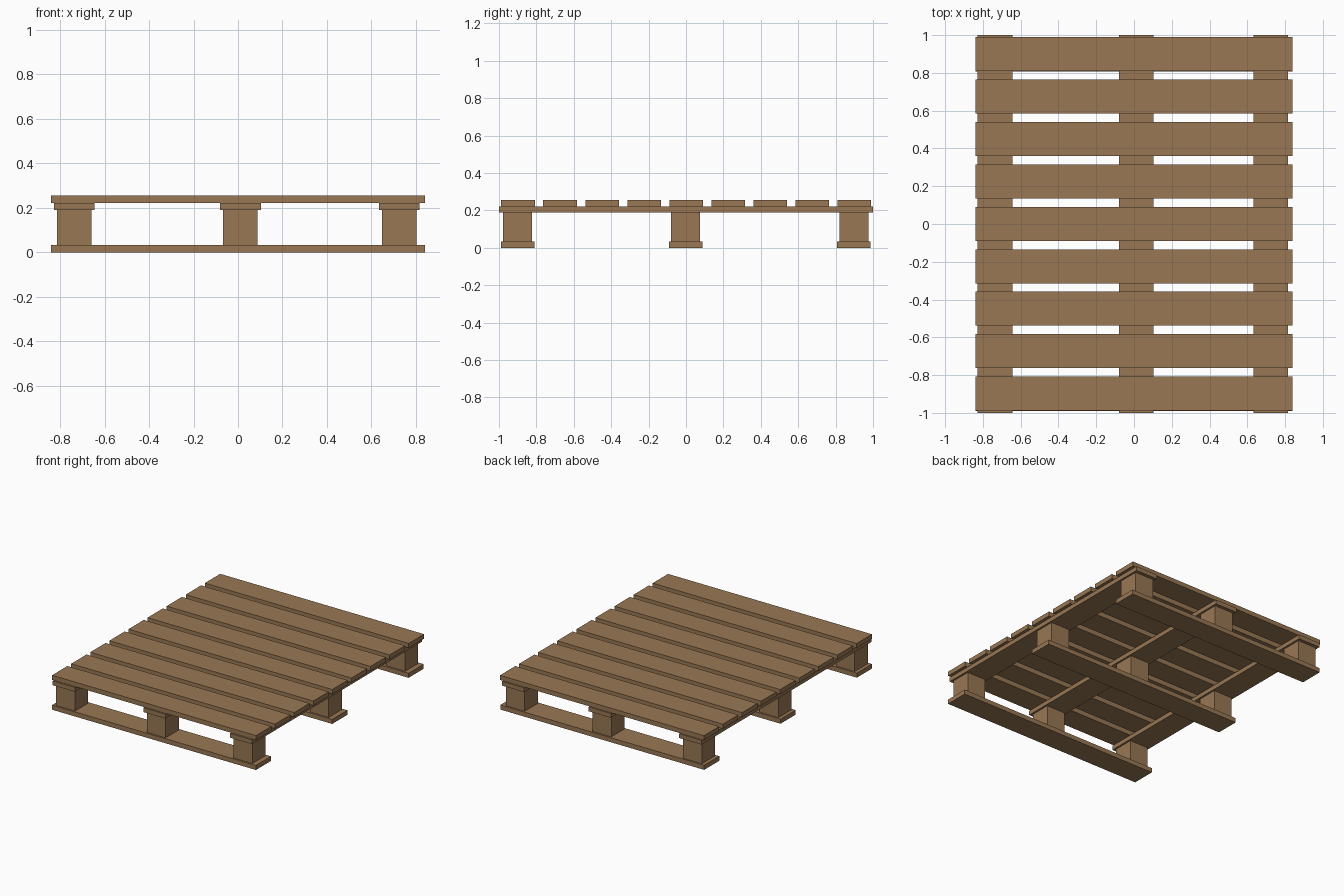
import bpy

if "Cube" in bpy.data.objects:
    bpy.data.objects.remove(bpy.data.objects["Cube"])

wood = bpy.data.materials.new("pallet wood")
wood.diffuse_color = (0.32, 0.185, 0.088, 1)
wood.use_nodes = True
wood.node_tree.nodes["Principled BSDF"].inputs["Base Color"].default_value = wood.diffuse_color


def box(name, x, y, z0, z1, width, depth):
    """Box centred on x, y and spanning z0 to z1."""
    bpy.ops.mesh.primitive_cube_add(size=1, location=(x, y, (z0 + z1) / 2))
    ob = bpy.context.object
    ob.name = name
    ob.scale = (width, depth, z1 - z0)
    bpy.ops.object.transform_apply(location=False, rotation=False, scale=True)
    ob.data.materials.append(wood)


COLUMNS = (-0.736, 0.011, 0.725)   # stringer x positions
ROWS = (-0.9, -0.002, 0.897)       # foot board y positions

# Nine deck boards across the top
for i in range(9):
    box(f"deck_board_{i + 1}", 0, -0.898 + i * 0.2247, 0.222, 0.256, 1.68, 0.18)

# Stringers running front to back under the deck
for i, x in enumerate(COLUMNS):
    box(f"stringer_{i + 1}", x, 0, 0.19, 0.222, 0.183, 2.0)

# Foot boards with three spacer blocks each
for j, y in enumerate(ROWS):
    box(f"foot_board_{j + 1}", 0, y, 0, 0.034, 1.68, 0.178)
    for i, x in enumerate(COLUMNS):
        box(f"block_{j + 1}_{i + 1}", x, y, 0.034, 0.19, 0.155, 0.155)
